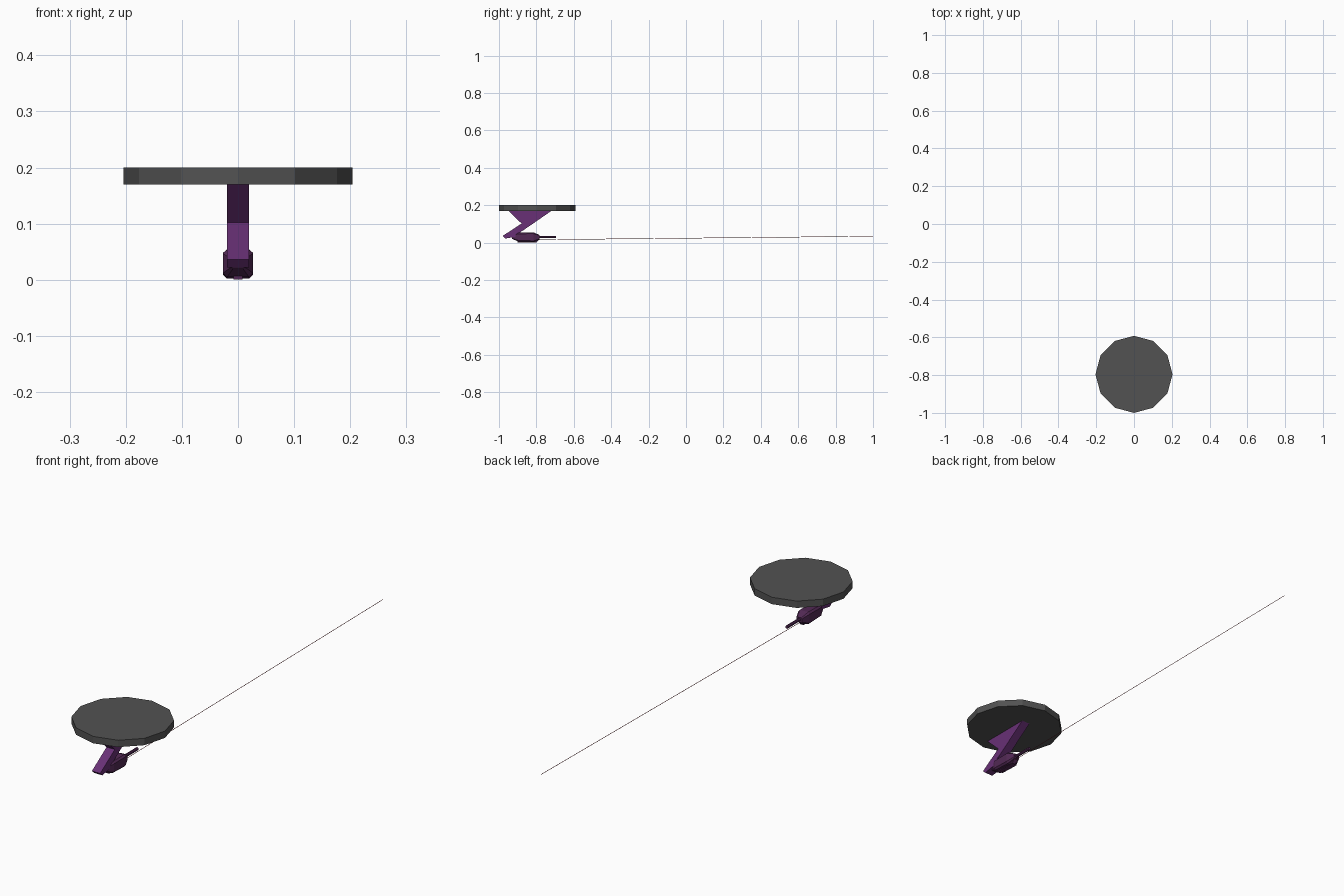
import bpy, bmesh, math
from mathutils import Vector

if "Cube" in bpy.data.objects:
    bpy.data.objects.remove(bpy.data.objects["Cube"])


def material(name, rgb):
    m = bpy.data.materials.new(name)
    m.diffuse_color = (*rgb, 1)
    m.use_nodes = True
    m.node_tree.nodes["Principled BSDF"].inputs["Base Color"].default_value = m.diffuse_color
    return m


GREY = material("dark_grey", (0.085, 0.085, 0.085))
PURPLE = material("purple", (0.14, 0.03, 0.18))
PLUM = material("plum", (0.085, 0.022, 0.09))
RED = material("beam_red", (0.25, 0.04, 0.05))


def finish(name, bm, mat):
    bmesh.ops.recalc_face_normals(bm, faces=bm.faces)
    me = bpy.data.meshes.new(name)
    bm.to_mesh(me)
    bm.free()
    me.materials.append(mat)
    ob = bpy.data.objects.new(name, me)
    bpy.context.collection.objects.link(ob)
    return ob


def loft(name, rings, mat):
    """Skin a list of equal-length point rings and cap both ends."""
    bm = bmesh.new()
    loops = [[bm.verts.new(p) for p in r] for r in rings]
    n = len(loops[0])
    for a, b in zip(loops, loops[1:]):
        for i in range(n):
            j = (i + 1) % n
            bm.faces.new((a[i], a[j], b[j], b[i]))
    bm.faces.new(loops[0])
    bm.faces.new(loops[-1])
    return finish(name, bm, mat)


def side_plate(name, profile, half, mat):
    """Extrude a (y, z) side profile across x."""
    return loft(name, [[(x, y, z) for y, z in profile] for x in (-half, half)], mat)


def circle(r, n, y, z, turn=0.0):
    return [(r * math.cos(turn + math.tau * i / n), y,
             z + r * math.sin(turn + math.tau * i / n)) for i in range(n)]


def octagon(y, hw, z0, z1, k=0.72):
    """Chamfered rectangular cross-section at depth y."""
    c, h = (z0 + z1) / 2, (z1 - z0) / 2
    pts = [(1, k), (k, 1), (-k, 1), (-1, k), (-1, -k), (-k, -1), (k, -1), (1, -k)]
    return [(hw * u, y, c + h * v) for u, v in pts]


# Twelve-sided mounting disc with an inset underside
disc = []
for r, z in ((0.204, 0.2), (0.204, 0.17), (0.17, 0.17)):
    disc.append([(r * math.cos(math.tau * i / 12), -0.796 + r * math.sin(math.tau * i / 12), z)
                 for i in range(12)])
loft("mounting_disc", disc, GREY)

# Bent arm: wedge-shaped bracket and lower link
side_plate("arm_bracket", [(-0.952, 0.172), (-0.716, 0.172), (-0.842, 0.085),
                           (-0.876, 0.062), (-0.915, 0.075), (-0.879, 0.102)], 0.02, PURPLE)
side_plate("arm_lower_link", [(-0.879, 0.102), (-0.845, 0.085), (-0.885, 0.057), (-0.89, 0.035),
                              (-0.965, 0.022), (-0.98, 0.036)], 0.02, PURPLE)
side_plate("arm_latch", [(-0.972, 0.04), (-0.958, 0.05), (-0.94, 0.05), (-0.94, 0.04)], 0.009, PLUM)

# Gun body with tapered ends
loft("gun_body", [octagon(-0.93, 0.012, 0.02, 0.04),
                  octagon(-0.895, 0.027, 0.005, 0.054),
                  octagon(-0.815, 0.027, 0.002, 0.055),
                  octagon(-0.782, 0.014, 0.018, 0.04)], PLUM)

# Barrel and sight housing beneath it
loft("barrel", [circle(0.007, 8, y, 0.03, math.pi / 8) for y in (-0.80, -0.695)], PLUM)
side_plate("sight_housing", [(-0.90, 0.001), (-0.80, 0.001), (-0.785, 0.018), (-0.90, 0.018)],
           0.008, PLUM)

# Long thin aiming beam
loft("aiming_beam", [circle(0.0013, 4, -0.80, 0.0155), circle(0.0013, 4, 1.0, 0.034)], RED)
